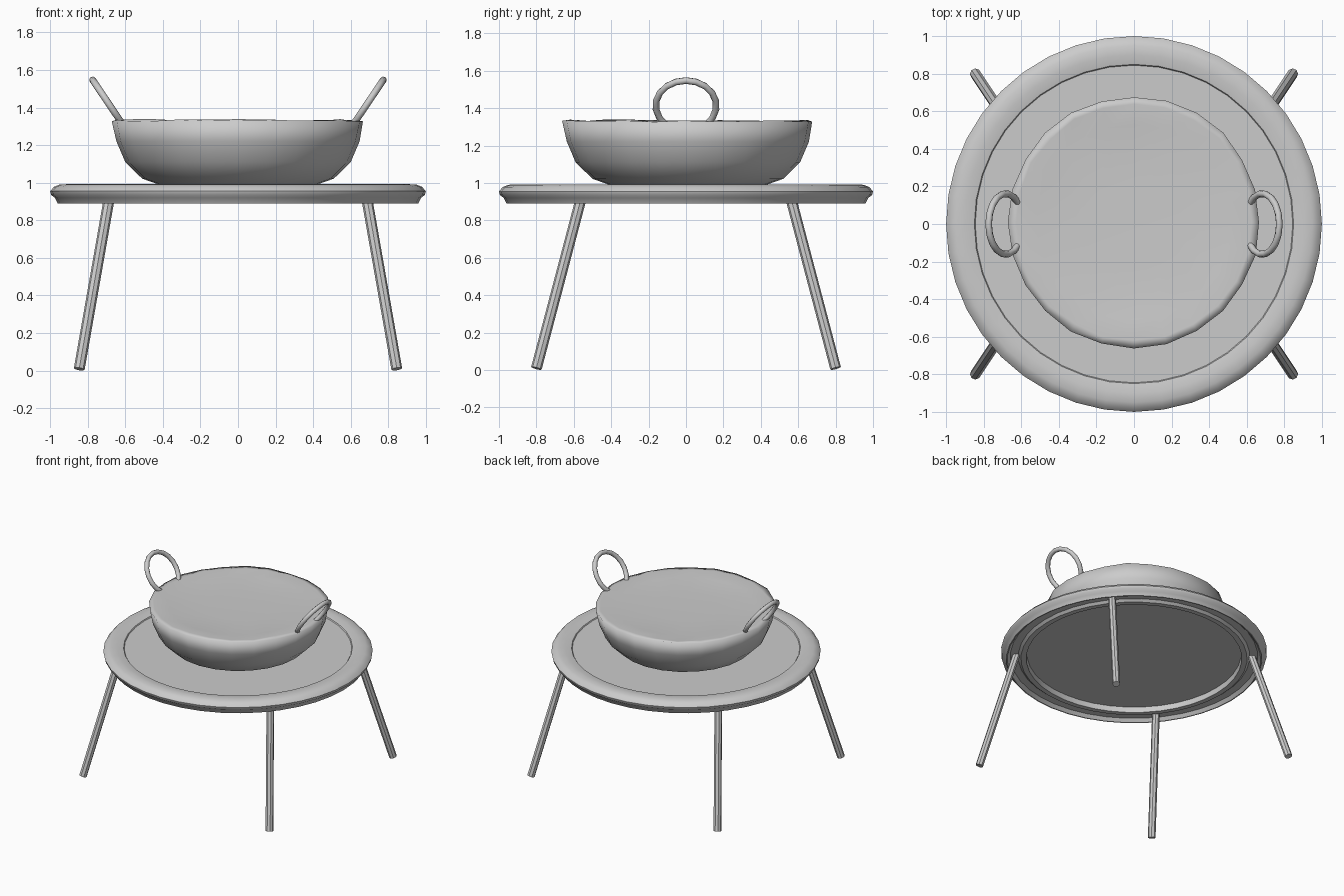
import bpy, bmesh, math, random
from mathutils import Vector

if "Cube" in bpy.data.objects:
    bpy.data.objects.remove(bpy.data.objects["Cube"])

random.seed(4)


def finish(name, bm, angle=None):
    bmesh.ops.remove_doubles(bm, verts=bm.verts, dist=1e-4)
    bmesh.ops.recalc_face_normals(bm, faces=bm.faces)
    mesh = bpy.data.meshes.new(name)
    bm.to_mesh(mesh)
    bm.free()
    obj = bpy.data.objects.new(name, mesh)
    bpy.context.collection.objects.link(obj)
    bpy.ops.object.select_all(action='DESELECT')
    obj.select_set(True)
    bpy.context.view_layer.objects.active = obj
    if angle is None:
        bpy.ops.object.shade_smooth()
    else:
        bpy.ops.object.shade_smooth_by_angle(angle=math.radians(angle))
    return obj


def lathe(profile, sides, closed=False):
    """Spin an (r, z) profile about the z axis."""
    bm = bmesh.new()
    rings = []
    for r, z in profile:
        rings.append([bm.verts.new((r * math.cos(math.tau * i / sides),
                                    r * math.sin(math.tau * i / sides), z))
                      for i in range(sides)])
    pairs = list(zip(rings, rings[1:]))
    if closed:
        pairs.append((rings[-1], rings[0]))
    for a, b in pairs:
        for i in range(sides):
            j = (i + 1) % sides
            bm.faces.new((a[i], a[j], b[j], b[i]))
    if not closed:
        bm.faces.new(rings[0])
        bm.faces.new(rings[-1])
    return bm


def tube(path, radius, sides):
    """Sweep a round section along a path lying in one plane."""
    bm = bmesh.new()
    pts = [Vector(p) for p in path]
    side = None
    if len(pts) > 2:
        side = (pts[1] - pts[0]).cross(pts[2] - pts[1]).normalized()
    rings = []
    for k, p in enumerate(pts):
        t = (pts[min(k + 1, len(pts) - 1)] - pts[max(k - 1, 0)]).normalized()
        u = side if side else t.orthogonal().normalized()
        v = t.cross(u)
        rings.append([bm.verts.new(p + radius * (u * math.cos(math.tau * i / sides)
                                                 + v * math.sin(math.tau * i / sides)))
                      for i in range(sides)])
    for a, b in zip(rings, rings[1:]):
        for i in range(sides):
            j = (i + 1) % sides
            bm.faces.new((a[i], a[j], b[j], b[i]))
    bm.faces.new(rings[0])
    bm.faces.new(rings[-1])
    return bm


# Table rim: rounded outside, shallow hollow and inner flange underneath
rim = [(0.84, 0.965), (0.85, 0.983), (0.90, 0.993), (0.95, 0.99), (0.98, 0.978),
       (1.0, 0.955), (0.995, 0.935), (0.975, 0.92), (0.96, 0.89), (0.952, 0.89),
       (0.93, 0.915), (0.87, 0.915), (0.85, 0.897), (0.81, 0.897), (0.805, 0.94)]
finish("table_rim", lathe(rim, 40, closed=True), 40)

# Table top disc set inside the rim
finish("table_top", lathe([(0.845, 0.94), (0.845, 0.975)], 40), 30)

# Four splayed legs
for sx, xname in ((-1, "left"), (1, "right")):
    for sy, yname in ((-1, "front"), (1, "back")):
        leg = tube([(0.845 * sx, 0.80 * sy, 0.009), (0.685 * sx, 0.56 * sy, 0.92)], 0.029, 8)
        finish(f"{yname}_{xname}_leg", leg, 40)

# Filled bowl with a slightly uneven, hand-beaten rim
bowl = [(0.38, 0.97), (0.42, 0.99), (0.51, 1.022), (0.60, 1.11), (0.647, 1.22), (0.668, 1.334),
        (0.63, 1.336), (0.52, 1.322), (0.25, 1.315)]
bm = lathe(bowl, 24)
for v in bm.verts:
    r = math.hypot(v.co.x, v.co.y)
    if v.co.z > 1.3 and r > 0.6:
        s = random.uniform(0.992, 1.008)
        v.co.x *= s
        v.co.y *= s
        v.co.z += random.uniform(-0.008, 0.003)
    v.co.y += 0.01
finish("bowl", bm)

# Two loop handles leaning outwards
for s, name in ((-1, "left"), (1, "right")):
    up = Vector((0.56 * s, 0, 0.83))
    centre = Vector((0.683 * s, 0, 1.413))
    path = []
    for k in range(15):
        a = math.radians(-48 + 276 * k / 14)
        path.append(centre + 0.162 * (up * math.sin(a) + Vector((0, math.cos(a), 0))))
    finish(f"{name}_handle", tube(path, 0.018, 8), 60)
